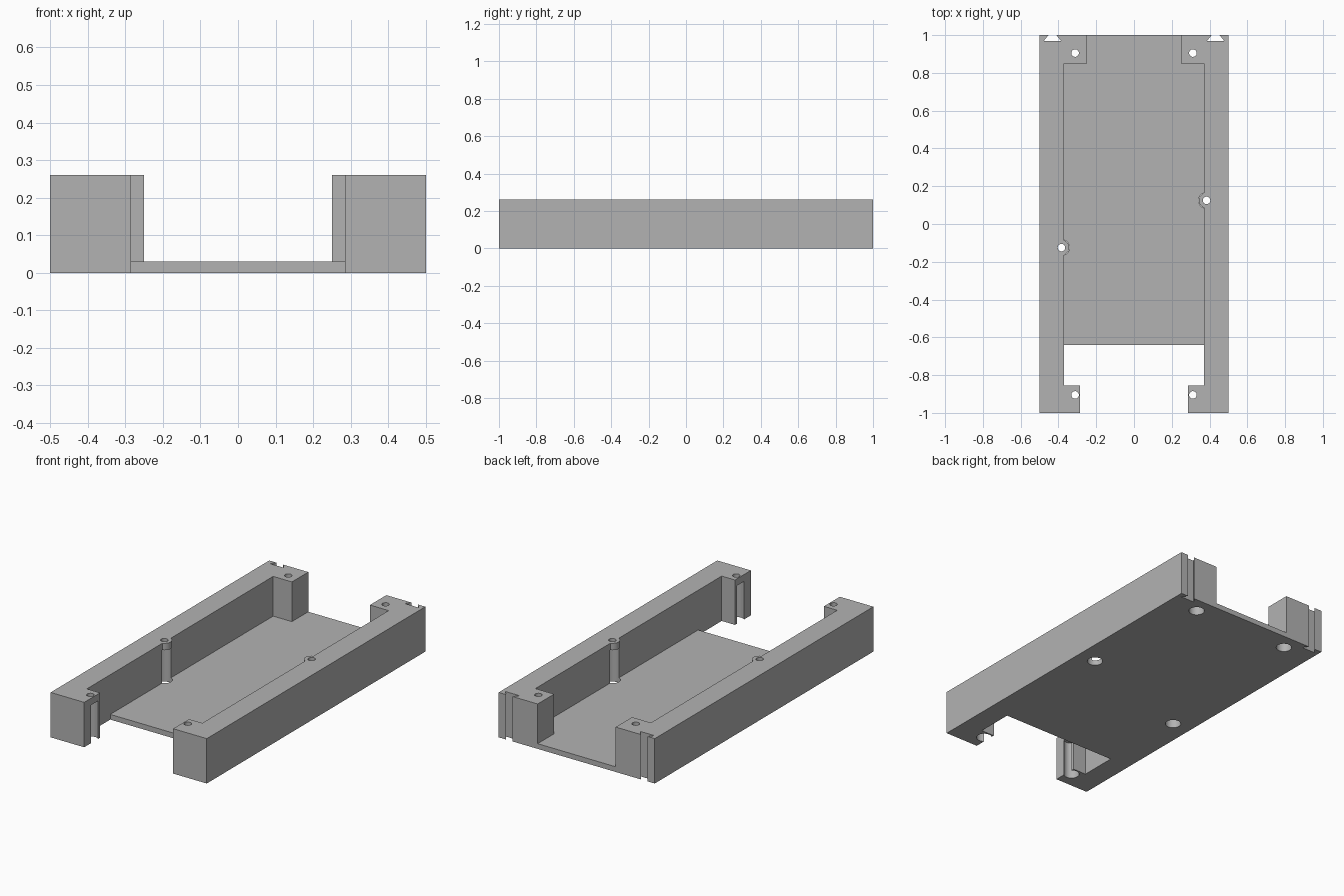
import bpy, bmesh, math
from mathutils import Matrix

cube = bpy.data.objects.get("Cube")
if cube:
    bpy.data.objects.remove(cube, do_unlink=True)

HEIGHT, FLOOR, LID = 0.26, 0.03, 0.22

grey = bpy.data.materials.new("plain grey")
grey.use_nodes = True
colour = (0.45, 0.45, 0.45, 1)
grey.diffuse_color = colour
grey.node_tree.nodes["Principled BSDF"].inputs["Base Color"].default_value = colour


def finish(name, bm):
    bmesh.ops.recalc_face_normals(bm, faces=bm.faces)
    mesh = bpy.data.meshes.new(name)
    bm.to_mesh(mesh)
    bm.free()
    mesh.materials.append(grey)
    ob = bpy.data.objects.new(name, mesh)
    bpy.context.collection.objects.link(ob)
    return ob


def prism(name, outline, z0, z1):
    bm = bmesh.new()
    face = bm.faces.new([bm.verts.new((x, y, z0)) for x, y in outline])
    top = bmesh.ops.extrude_face_region(bm, geom=[face])["geom"]
    bmesh.ops.translate(bm, vec=(0, 0, z1 - z0),
                        verts=[v for v in top if isinstance(v, bmesh.types.BMVert)])
    return finish(name, bm)


def cylinder(name, centre, radius, z0, z1):
    bm = bmesh.new()
    bmesh.ops.create_cone(bm, cap_ends=True, segments=32, radius1=radius, radius2=radius,
                          depth=z1 - z0,
                          matrix=Matrix.Translation((*centre, (z0 + z1) / 2)))
    return finish(name, bm)


def combine(target, tool, operation):
    mod = target.modifiers.new(operation.lower(), "BOOLEAN")
    mod.operation, mod.object, mod.solver = operation, tool, "EXACT"
    bpy.context.view_layer.objects.active = target
    bpy.ops.object.modifier_apply(modifier=mod.name)
    bpy.data.objects.remove(tool, do_unlink=True)


# Side rail outline with end blocks and a dovetail slot in the back end
rail = [(0.5, -1), (0.5, 1), (0.453, 1), (0.477, 0.97), (0.387, 0.97), (0.411, 1),
        (0.25, 1), (0.25, 0.85), (0.37, 0.85), (0.37, -0.855), (0.285, -0.855), (0.285, -1)]

# Floor plate joined with both rails
tray = prism("tray", [(-0.4, -0.64), (0.38, -0.64), (0.38, 1), (-0.38, 1), (-0.38, -0.64)][1:],
             0, FLOOR)
for side in (-1, 1):
    combine(tray, prism("rail", [(side * x, y) for x, y in rail], 0, HEIGHT), "UNION")
    # Round lug around the middle screw hole
    middle = (side * 0.384, side * 0.125)
    combine(tray, cylinder("lug", middle, 0.041, 0.1, HEIGHT), "UNION")
    # Screw holes, with wide bores rising from below
    for spot in (middle, (side * 0.312, 0.905), (side * 0.312, -0.905)):
        combine(tray, cylinder("bore", spot, 0.0425, -0.1, LID), "DIFFERENCE")
        combine(tray, cylinder("screw_hole", spot, 0.02, 0.1, HEIGHT + 0.1), "DIFFERENCE")

# Smooth bores, sharp corners
bpy.ops.object.select_all(action="DESELECT")
tray.select_set(True)
bpy.context.view_layer.objects.active = tray
bpy.ops.object.shade_smooth_by_angle(angle=math.radians(30))
